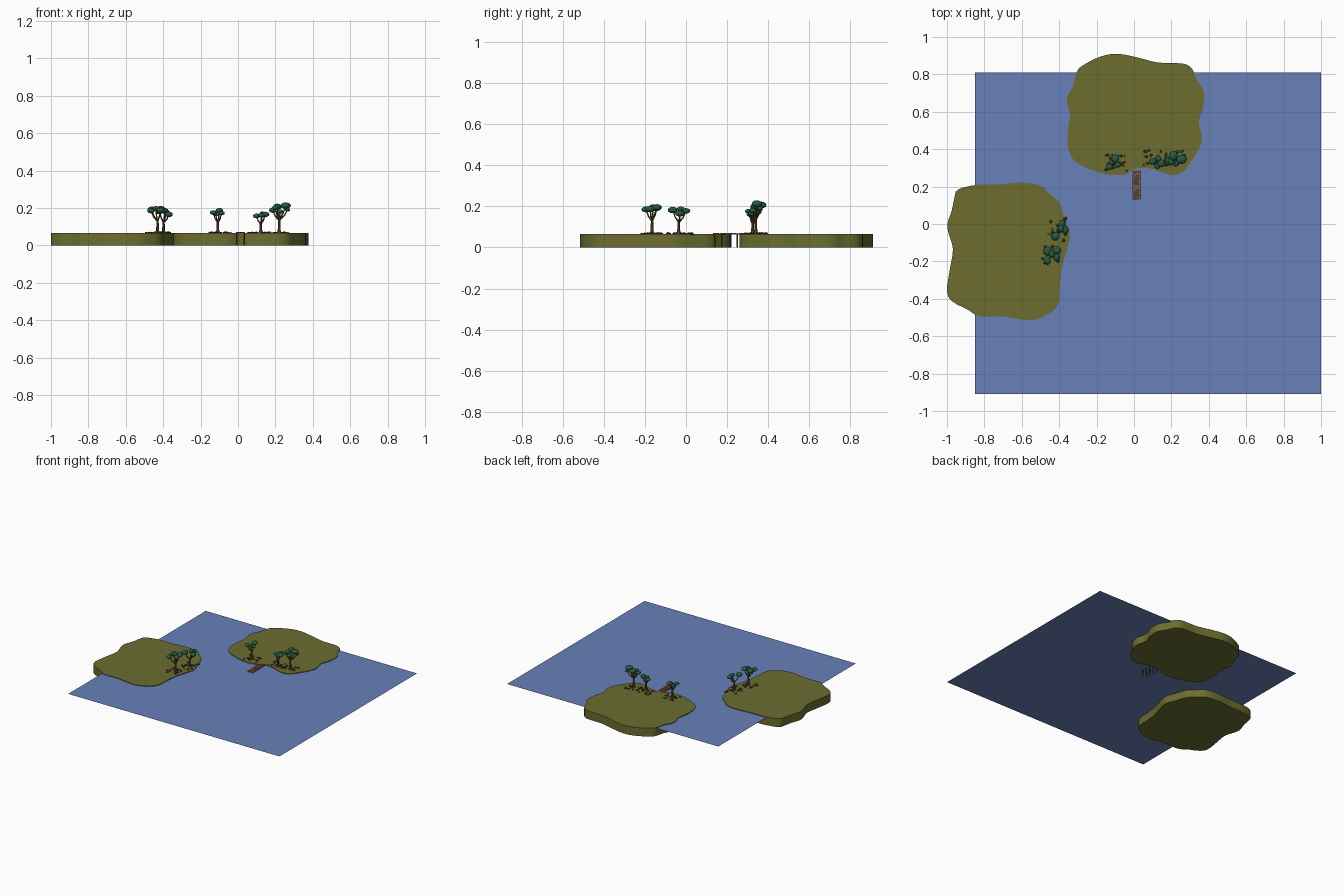
import bpy, bmesh, random
from math import radians
from mathutils import Vector, Matrix

if "Cube" in bpy.data.objects:
    bpy.data.objects.remove(bpy.data.objects["Cube"])

random.seed(4)
TOP = 0.066      # island surface height
WATER = 0.061


def mat(name, rgb):
    m = bpy.data.materials.new(name)
    m.diffuse_color = (*rgb, 1)
    m.use_nodes = True
    m.node_tree.nodes["Principled BSDF"].inputs["Base Color"].default_value = m.diffuse_color
    return m


GRASS = mat("grass", (0.15, 0.153, 0.03))
SEA = mat("sea", (0.14, 0.22, 0.48))
LEAF = mat("leaf", (0.02, 0.10, 0.05))
BARK = mat("bark", (0.12, 0.065, 0.02))
STONE = mat("stone", (0.05, 0.045, 0.025))
WOOD = mat("wood", (0.22, 0.10, 0.055))


def finish(bm, name, material, smooth=None):
    bmesh.ops.recalc_face_normals(bm, faces=bm.faces)
    me = bpy.data.meshes.new(name)
    bm.to_mesh(me)
    bm.free()
    ob = bpy.data.objects.new(name, me)
    bpy.context.collection.objects.link(ob)
    me.materials.append(material)
    if smooth:
        bpy.ops.object.select_all(action='DESELECT')
        ob.select_set(True)
        bpy.context.view_layer.objects.active = ob
        bpy.ops.object.shade_smooth_by_angle(angle=radians(smooth))
    return ob


def rounded(pts, n=3):
    """Smooth closed outline through the given points."""
    out, k = [], len(pts)
    for i in range(k):
        a, b, c, d = (Vector(pts[(i + j) % k]) for j in (-1, 0, 1, 2))
        for s in range(n):
            t = s / n
            out.append(0.5 * (2 * b + (c - a) * t + (2 * a - 5 * b + 4 * c - d) * t ** 2
                              + (3 * b - a - 3 * c + d) * t ** 3))
    return out


def island(name, pts):
    bm = bmesh.new()
    face = bm.faces.new([bm.verts.new((p.x, p.y, 0)) for p in rounded(pts)])
    ext = bmesh.ops.extrude_face_region(bm, geom=[face])["geom"]
    bmesh.ops.translate(bm, vec=(0, 0, TOP),
                        verts=[v for v in ext if isinstance(v, bmesh.types.BMVert)])
    if not any(f.normal.z < -0.5 for f in bm.faces) and len(bm.faces) == len(pts) * 3 + 1:
        bm.faces.new([v for v in bm.verts if v.co.z < 0.01])
    finish(bm, name, GRASS, 40)


def limb(bm, a, b, r1, r2, sides=7):
    a, b = Vector(a), Vector(b)
    d = b - a
    m = Matrix.Translation((a + b) / 2) @ d.to_track_quat('Z', 'Y').to_matrix().to_4x4()
    bmesh.ops.create_cone(bm, cap_ends=True, segments=sides, radius1=r1, radius2=r2,
                          depth=d.length, matrix=m)


def box(bm, c, size, turn=0):
    m = (Matrix.Translation(c) @ Matrix.Rotation(turn, 4, 'Z')
         @ Matrix.Diagonal((*size, 1)))
    bmesh.ops.create_cube(bm, size=1, matrix=m)


def blob(bm, c, r, flat, sub=2):
    m = (Matrix.Translation(c) @ Matrix.Rotation(random.uniform(0, 6.3), 4, 'Z')
         @ Matrix.Diagonal((r * 1.1, r * 0.95, r * flat, 1)))
    bmesh.ops.create_icosphere(bm, subdivisions=sub, radius=1, matrix=m)


def tree(name, x, y, leaves):
    """Trunk with a flared foot, one branch to each leaf clump (x, y, z, radius)."""
    high = max(l[2] for l in leaves)
    fork = Vector((x, y, TOP + (high - TOP) * 0.5))
    bm = bmesh.new()
    limb(bm, (x, y, TOP - 0.004), (x, y, TOP + 0.014), 0.016, 0.008)
    limb(bm, (x, y, TOP + 0.012), fork, 0.008, 0.006)
    for lx, ly, lz, r in leaves:
        end = Vector((lx, ly, lz))
        bend = fork.lerp(end, 0.6) - Vector((0, 0, 0.012))
        limb(bm, fork - Vector((0, 0, 0.004)), bend, 0.005, 0.0038, 6)
        limb(bm, bend, end, 0.0038, 0.003, 6)
    finish(bm, name + "_trunk", BARK, 40)
    bm = bmesh.new()
    for lx, ly, lz, r in leaves:
        blob(bm, (lx, ly, lz), r, 0.68)
    finish(bm, name + "_leaves", LEAF, 50)


def stones(name, x0, x1, y0, y1, count):
    bm = bmesh.new()
    for _ in range(count):
        p = (random.uniform(x0, x1), random.uniform(y0, y1), TOP + 0.001)
        blob(bm, p, random.uniform(0.005, 0.011), 0.7, 1)
    finish(bm, name, STONE)


# water sheet
bm = bmesh.new()
bm.faces.new([bm.verts.new(p) for p in ((-0.85, -0.91, WATER), (1, -0.91, WATER),
                                        (1, 0.81, WATER), (-0.85, 0.81, WATER))])
finish(bm, "water", SEA)

# islands
island("back_island", [
    (-.27, .85), (-.18, .895), (-.09, .91), (.02, .89), (.13, .863), (.26, .858),
    (.31, .83), (.337, .77), (.373, .71), (.37, .62), (.347, .55), (.363, .46),
    (.347, .40), (.305, .335), (.265, .28), (.21, .26), (.155, .275), (.085, .297),
    (.015, .297), (-.05, .265), (-.13, .263), (-.20, .28), (-.27, .307), (-.325, .345),
    (-.353, .415), (-.353, .505), (-.342, .585), (-.36, .665), (-.325, .74), (-.305, .815)])
island("left_island", [
    (-.94, .185), (-.835, .21), (-.715, .212), (-.60, .222), (-.50, .205), (-.45, .16),
    (-.40, .115), (-.373, .035), (-.342, -.055), (-.358, -.135), (-.385, -.23),
    (-.395, -.32), (-.406, -.43), (-.465, -.485), (-.555, -.515), (-.70, -.495),
    (-.825, -.495), (-.89, -.457), (-.97, -.415), (-1.0, -.36), (-.985, -.245),
    (-.968, -.135), (-.99, -.055), (-.998, 0), (-.975, .07), (-.96, .14)])

# trees on the back island
tree("back_tree_a", -.108, .325, [(-.10, .35, .185, .022), (-.132, .305, .175, .018),
                                  (-.088, .318, .172, .017), (-.118, .33, .165, .014)])
tree("back_tree_b", .122, .325, [(.10, .335, .157, .019), (.145, .325, .165, .022),
                                 (.125, .31, .16, .016), (.13, .35, .17, .016)])
tree("back_tree_c", .22, .34, [(.185, .335, .188, .021), (.21, .365, .206, .025),
                               (.255, .345, .212, .026), (.20, .335, .20, .02),
                               (.225, .325, .18, .018), (.265, .36, .19, .014)])

# trees on the left island
tree("left_tree_a", -.43, -.165, [(-.462, -.145, .192, .023), (-.412, -.14, .195, .023),
                                  (-.465, -.195, .185, .021), (-.415, -.175, .187, .022),
                                  (-.44, -.16, .198, .018)])
tree("left_tree_b", -.398, -.035, [(-.385, .0, .178, .02), (-.37, -.03, .165, .022),
                                   (-.42, -.065, .182, .023), (-.39, -.025, .187, .018)])

# scattered stones
stones("back_stones_a", -.155, -.035, .285, .375, 18)
stones("back_stones_b", .05, .28, .315, .395, 36)
stones("left_stones_a", -.49, -.40, -.22, -.11, 20)
stones("left_stones_b", -.46, -.365, -.09, .03, 20)

# jetty planks and rails underneath
bm = bmesh.new()
for i in range(15):
    box(bm, (.013 + random.uniform(-.002, .002), .136 + i * .0103, .068),
        (.046, .0085, .004), random.uniform(-.05, .05))
for x in (-.004, .03):
    box(bm, (x, .208, .0645), (.005, .15, .004))
finish(bm, "jetty_deck", WOOD)

# jetty posts
bm = bmesh.new()
for x in (-.006, .033):
    for y in (.14, .175, .212, .25):
        limb(bm, (x, y, 0), (x, y, .069), .0035, .0035, 8)
finish(bm, "jetty_posts", BARK, 40)
